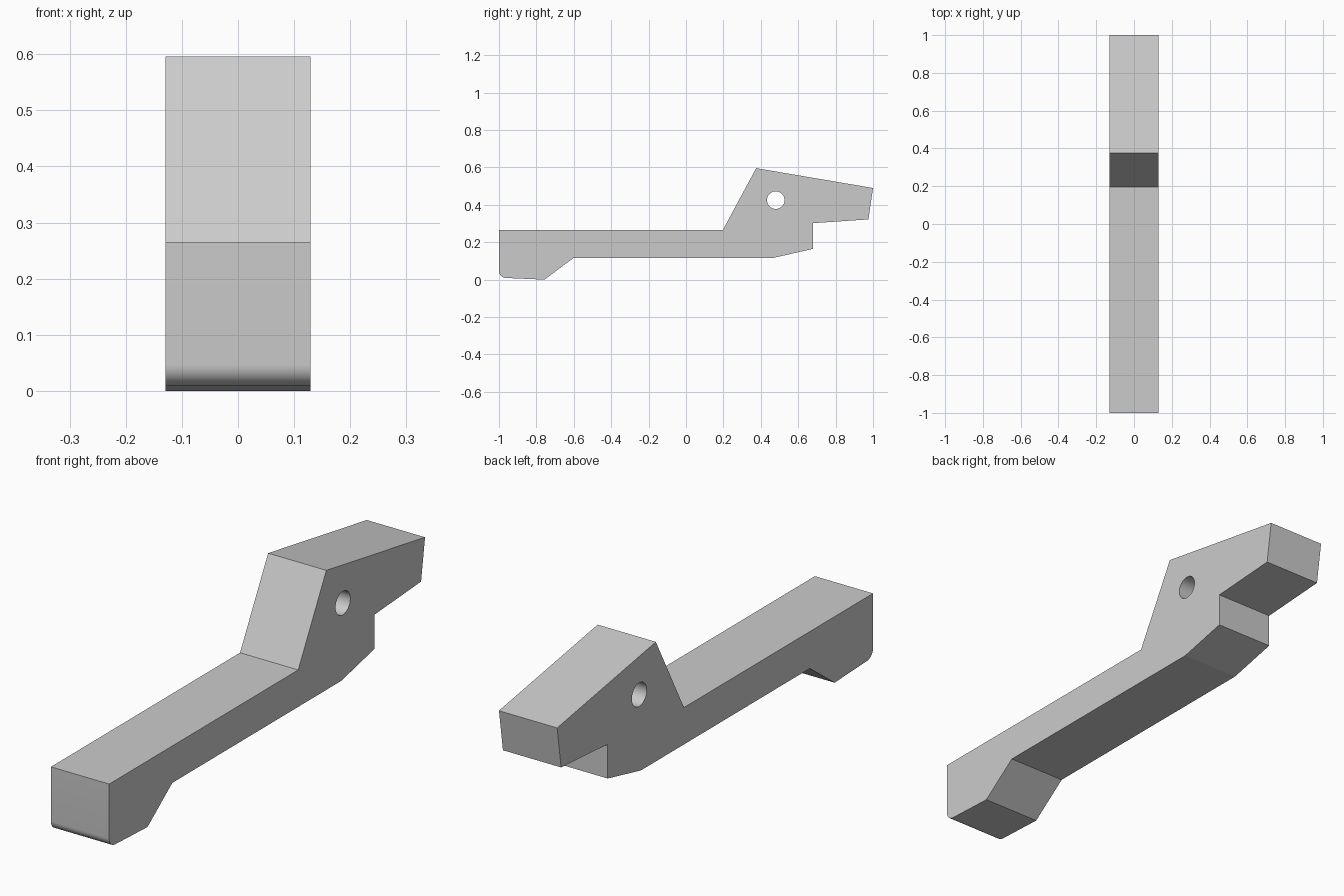
import bpy, bmesh, math
from mathutils import Matrix

default = bpy.data.objects.get("Cube")
if default:
    bpy.data.objects.remove(default, do_unlink=True)

HALF_WIDTH = 0.129

# Plain grey material
grey = bpy.data.materials.new("light grey")
grey.use_nodes = True
colour = (0.6, 0.6, 0.6, 1)
grey.diffuse_color = colour
grey.node_tree.nodes["Principled BSDF"].inputs["Base Color"].default_value = colour


def arc(cy, cz, radius, start, end, steps):
    """Points along a circular arc, angles in degrees."""
    angles = [math.radians(start + (end - start) * i / steps) for i in range(steps + 1)]
    return [(cy + radius * math.cos(a), cz + radius * math.sin(a)) for a in angles]


def add_outline(curve, points):
    """Add a closed straight-sided outline to a flat curve."""
    spline = curve.splines.new("POLY")
    spline.points.add(len(points) - 1)
    for p, (y, z) in zip(spline.points, points):
        p.co = (y, z, 0, 1)
    spline.use_cyclic_u = True


# Side profile: rounded toe, foot, arm, stepped head
profile = arc(-0.962, 0.047, 0.038, 180, 269, 10) + [
    (-0.757, 0.0), (-0.60, 0.117), (0.47, 0.117), (0.68, 0.165),
    (0.68, 0.302), (0.975, 0.322), (1.0, 0.49), (0.375, 0.596),
    (0.197, 0.265), (-1.0, 0.265)]
pivot_hole = arc(0.48, 0.425, 0.047, 0, 360, 40)[:-1]

curve = bpy.data.curves.new("lever_arm", "CURVE")
curve.dimensions = "2D"
curve.fill_mode = "BOTH"
curve.extrude = HALF_WIDTH
add_outline(curve, profile)
add_outline(curve, pivot_hole)
curve.materials.append(grey)
lever = bpy.data.objects.new("lever_arm", curve)
bpy.context.collection.objects.link(lever)

# Convert to a mesh, then stand the profile upright across the width
bpy.ops.object.select_all(action="DESELECT")
lever.select_set(True)
bpy.context.view_layer.objects.active = lever
bpy.ops.object.convert(target="MESH")
lever = bpy.context.object
lever.name = "lever_arm"

bm = bmesh.new()
bm.from_mesh(lever.data)
upright = Matrix(((0, 0, 1), (1, 0, 0), (0, 1, 0))).to_4x4()
bmesh.ops.transform(bm, matrix=upright, verts=bm.verts)
bmesh.ops.remove_doubles(bm, verts=bm.verts, dist=0.0001)
bmesh.ops.recalc_face_normals(bm, faces=bm.faces)
bm.to_mesh(lever.data)
bm.free()

# Smooth the toe and hole, keep the other edges sharp; the foot and arm stay flat
bpy.ops.object.shade_smooth_by_angle(angle=math.radians(12))
